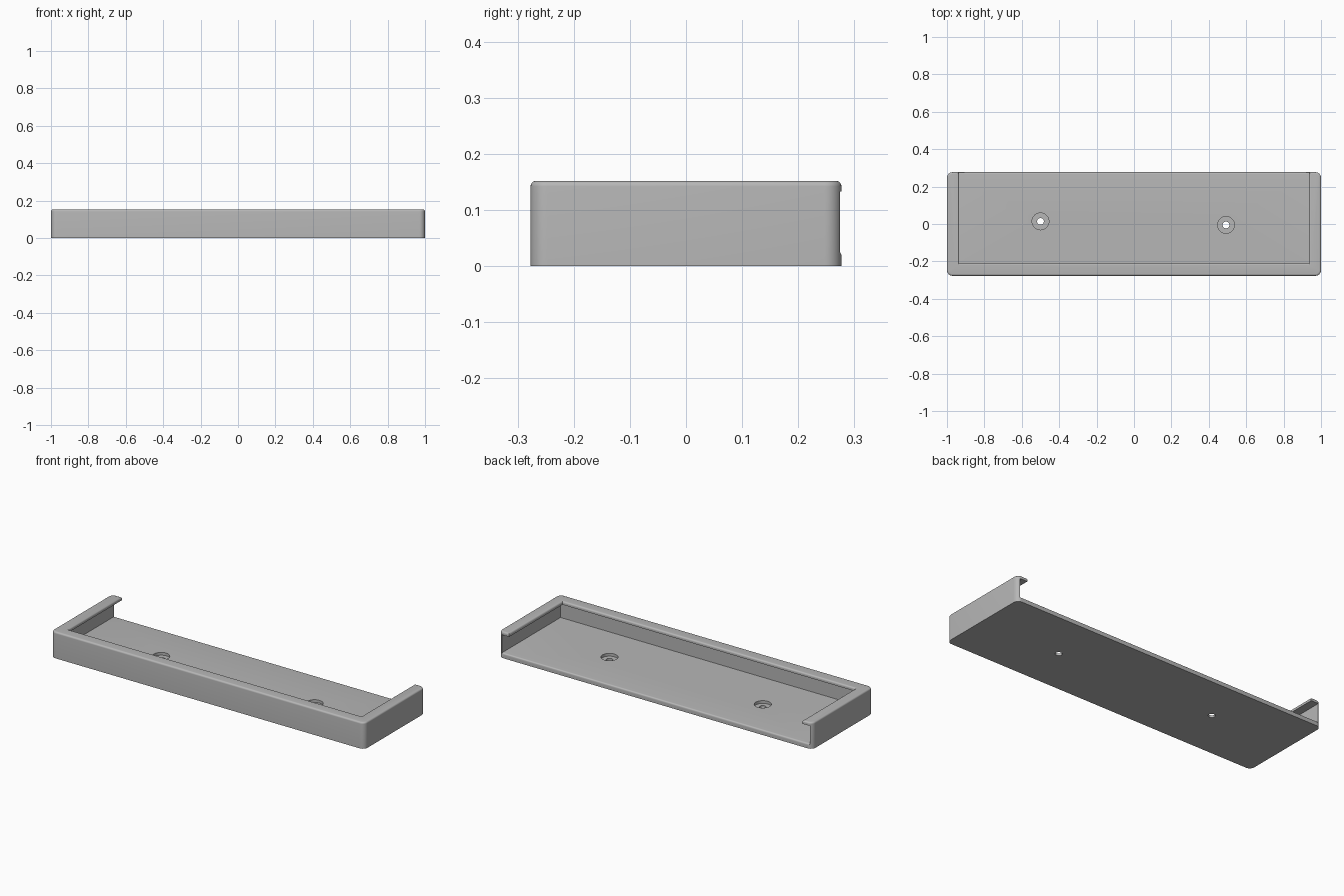
import bpy
import bmesh
import math
from math import cos, sin, pi

if "Cube" in bpy.data.objects:
    bpy.data.objects.remove(bpy.data.objects["Cube"], do_unlink=True)

# Overall sizes
HALF_X, HALF_Y, HEIGHT = 1.0, 0.277, 0.152
CORNER, WALL, FLOOR, LIP_UNDER = 0.03, 0.018, 0.028, 0.133
FILLET, STEPS = 0.01, 6
OPEN_X, OPEN_Y = 0.935, -0.21
BEYOND = 0.4

grey = bpy.data.materials.new("plain_grey")
grey.use_nodes = True
grey.diffuse_color = (0.47, 0.47, 0.47, 1)
grey.node_tree.nodes["Principled BSDF"].inputs["Base Color"].default_value = grey.diffuse_color


def loft(name, rings):
    """Closed solid through rings of equal point count."""
    bm = bmesh.new()
    loops = [[bm.verts.new(p) for p in ring] for ring in rings]
    for a, b in zip(loops, loops[1:]):
        for i in range(len(a)):
            j = (i + 1) % len(a)
            bm.faces.new((a[i], a[j], b[j], b[i]))
    bm.faces.new(loops[0][::-1])
    bm.faces.new(loops[-1])
    bmesh.ops.recalc_face_normals(bm, faces=bm.faces)
    mesh = bpy.data.meshes.new(name)
    bm.to_mesh(mesh)
    bm.free()
    mesh.materials.append(grey)
    obj = bpy.data.objects.new(name, mesh)
    bpy.context.collection.objects.link(obj)
    return obj


def rounded_ring(inset, z):
    """Rounded rectangle outline of the tray, moved inwards by inset."""
    r = CORNER - inset
    ring = []
    for k, (sx, sy) in enumerate([(1, 1), (-1, 1), (-1, -1), (1, -1)]):
        for i in range(9):
            a = (k + i / 8) * pi / 2
            ring.append((sx * (HALF_X - CORNER) + r * cos(a),
                         sy * (HALF_Y - CORNER) + r * sin(a), z))
    return ring


def opening_ring(grow, z):
    x, y = OPEN_X + grow, OPEN_Y - grow
    return [(-x, y, z), (x, y, z), (x, BEYOND, z), (-x, BEYOND, z)]


def circle_ring(x, y, r, z):
    return [(x + r * cos(a), y + r * sin(a), z)
            for a in (2 * pi * i / 40 for i in range(40))]


def carve(target, cutter):
    cutter.hide_render = True
    mod = target.modifiers.new("cut", "BOOLEAN")
    mod.operation, mod.solver, mod.object = "DIFFERENCE", "EXACT", cutter
    bpy.context.view_layer.objects.active = target
    bpy.ops.object.modifier_apply(modifier=mod.name)
    bpy.data.objects.remove(cutter, do_unlink=True)


arc = [i / STEPS * pi / 2 for i in range(STEPS + 1)]

# Outer block with a rounded top rim
tray = loft("tray", [rounded_ring(0, 0)] + [
    rounded_ring(FILLET * (1 - cos(a)), HEIGHT - FILLET * (1 - sin(a))) for a in arc])

# Slot under the lip, open at the back, rolling over the back edge of the floor
profile = [(-HALF_Y + WALL, LIP_UNDER), (-HALF_Y + WALL, FLOOR)]
profile += [(HALF_Y - FILLET + FILLET * sin(a), FLOOR - FILLET + FILLET * cos(a)) for a in arc]
profile += [(BEYOND, FLOOR - FILLET), (BEYOND, LIP_UNDER)]
carve(tray, loft("slot_cutter", [[(sx * (HALF_X - WALL), y, z) for y, z in profile]
                                 for sx in (-1, 1)]))

# Top opening with a rounded inner lip edge
carve(tray, loft("opening_cutter", [opening_ring(0, 0.08)] + [
    opening_ring(FILLET * (1 - cos(a)), HEIGHT - FILLET * (1 - sin(a))) for a in arc]
    + [opening_ring(FILLET, HEIGHT + 0.1)]))

# Two counterbored screw holes in the floor
for x, y in [(-0.5, 0.014), (0.492, -0.005)]:
    carve(tray, loft("hole_cutter", [circle_ring(x, y, r, z) for r, z in
                                     [(0.018, -0.05), (0.018, 0.012), (0.045, 0.012), (0.045, 0.1)]]))

# Smooth fillets, sharp edges kept
bpy.ops.object.select_all(action="DESELECT")
tray.select_set(True)
bpy.context.view_layer.objects.active = tray
bpy.ops.object.shade_smooth_by_angle(angle=math.radians(30))
